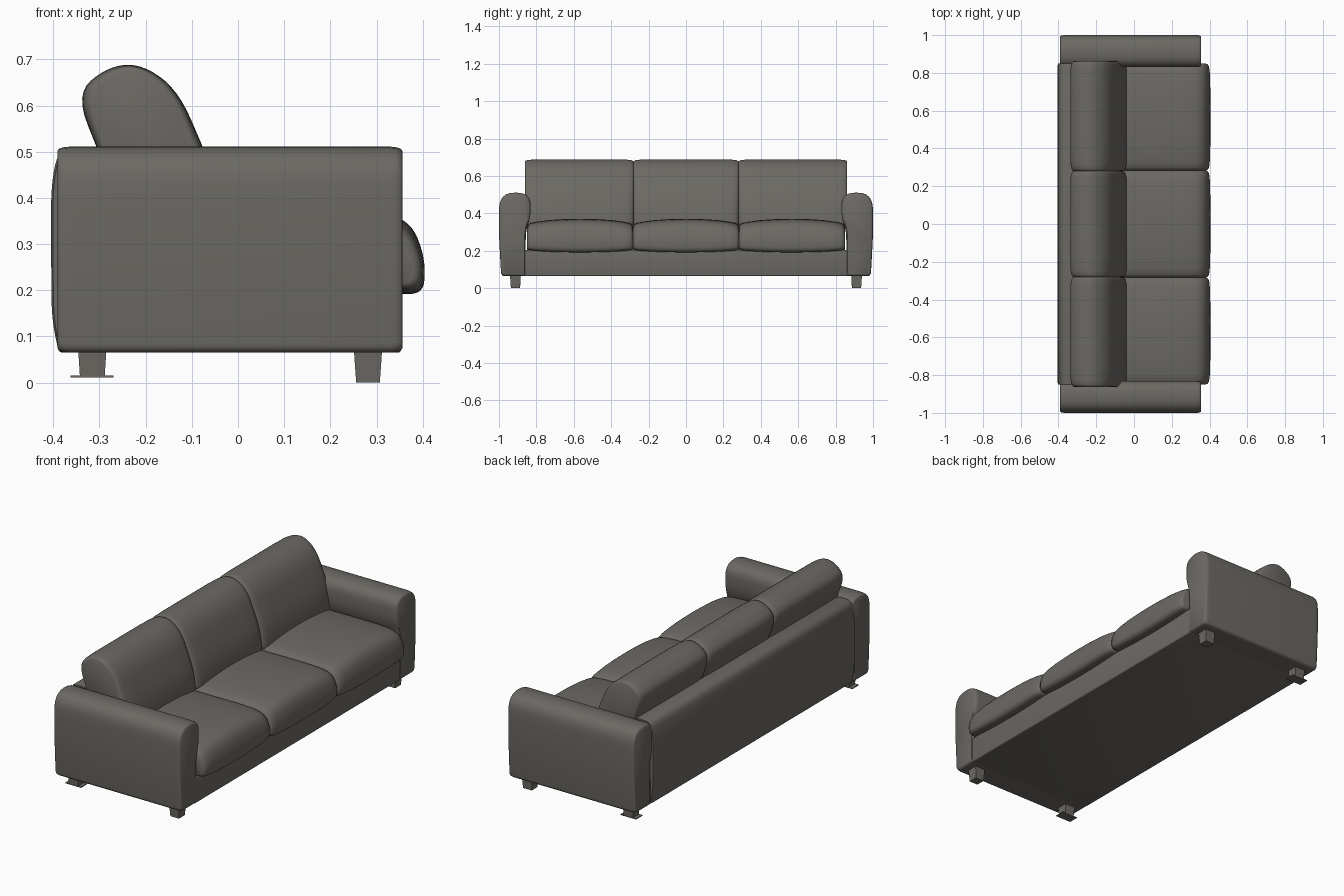
import bpy, bmesh, math
from mathutils import Vector

if "Cube" in bpy.data.objects:
    bpy.data.objects.remove(bpy.data.objects["Cube"])

fabric = bpy.data.materials.new("warm grey upholstery")
fabric.diffuse_color = (0.15, 0.142, 0.128, 1)
fabric.use_nodes = True
fabric.node_tree.nodes["Principled BSDF"].inputs["Base Color"].default_value = fabric.diffuse_color


def finish(name, bm, angle=40):
    bmesh.ops.recalc_face_normals(bm, faces=bm.faces[:])
    me = bpy.data.meshes.new(name)
    bm.to_mesh(me)
    bm.free()
    ob = bpy.data.objects.new(name, me)
    bpy.context.collection.objects.link(ob)
    me.materials.append(fabric)
    bpy.ops.object.select_all(action='DESELECT')
    ob.select_set(True)
    bpy.context.view_layer.objects.active = ob
    bpy.ops.object.shade_smooth_by_angle(angle=math.radians(angle))
    return ob


def rounded(corners, n=6):
    """Closed outline with a soft fillet of length r at each (u, v, r) corner."""
    out = []
    for i, (u, v, r) in enumerate(corners):
        c = Vector((u, v))
        a = Vector(corners[i - 1][:2]) - c
        b = Vector(corners[(i + 1) % len(corners)][:2]) - c
        p = c + a.normalized() * min(r, a.length * .49)
        q = c + b.normalized() * min(r, b.length * .49)
        for k in range(n + 1):
            t = k / n
            out.append(p * (1 - t) ** 2 + c * 2 * t * (1 - t) + q * t * t)
    return out


def loft(name, corners, centre, sections, axis, mirror=1, angle=40):
    """Sweep an outline along x or y; sections are (position, scale u, scale v)."""
    outline = rounded(corners)
    cu, cv = centre
    bm = bmesh.new()
    rings = []
    for pos, su, sv in sections:
        ring = []
        for u, v in outline:
            a, b = cu + (u - cu) * su, cv + (v - cv) * sv
            co = (a, pos, b) if axis == 'Y' else (pos, a * mirror, b)
            ring.append(bm.verts.new(co))
        rings.append(ring)
    n = len(outline)
    for r, s in zip(rings, rings[1:]):
        for i in range(n):
            j = (i + 1) % n
            bm.faces.new((r[i], r[j], s[j], s[i]))
    bm.faces.new(rings[0])
    bm.faces.new(rings[-1])
    return finish(name, bm, angle)


def symmetric(mid, half, steps):
    """Mirror (fraction, su, sv) steps about a middle position."""
    left = [(mid - half * t, a, b) for t, a, b in reversed(steps)]
    return left + [(mid + half * t, a, b) for t, a, b in steps if t > 0]


def block(name, x, y, z, taper=1.0, bevel=0.0):
    """Box between limits, with its lower end scaled by taper."""
    bm = bmesh.new()
    bmesh.ops.create_cube(bm, size=1)
    for v in bm.verts:
        s = taper if v.co.z < 0 else 1
        v.co = ((x[0] + x[1]) / 2 + v.co.x * s * (x[1] - x[0]),
                (y[0] + y[1]) / 2 + v.co.y * s * (y[1] - y[0]),
                (z[0] + z[1]) / 2 + v.co.z * (z[1] - z[0]))
    if bevel:
        bmesh.ops.bevel(bm, geom=bm.edges[:], offset=bevel, segments=3,
                        profile=0.5, affect='EDGES')
    return finish(name, bm, 30)


# Base under the seat
block("base", (-0.385, 0.353), (-0.87, 0.87), (0.065, 0.205), bevel=0.006)

# Padded arms with rounded tops
arm = [(0.857, 0.065, .006), (0.857, 0.31, .06), (0.831, 0.38, .04),
       (0.831, 0.511, .075), (0.998, 0.511, .085), (1.001, 0.30, .08),
       (0.988, 0.065, .02)]
arm_steps = [(0, 1, 1), (.93, 1, 1), (.965, .985, .994), (.99, .95, .98), (1, .89, .958)]
for side, label in ((1, "right"), (-1, "left")):
    loft(label + "_arm", arm, (0.92, 0.288),
         symmetric(-0.0175, 0.3735, arm_steps), 'X', side)

# Backrest panel, slightly bulging to the rear
back = [(-0.388, 0.065, .01), (-0.404, 0.14, .06), (-0.405, 0.43, .06),
        (-0.388, 0.507, .035), (-0.29, 0.507, .03), (-0.24, 0.34, .03),
        (-0.24, 0.065, .01)]
loft("back_panel", back, (-0.32, 0.28),
     symmetric(0, 0.85, [(0, 1, 1), (.985, 1, 1), (1, .95, .985)]), 'Y')

# Three crowned seat cushions and three leaning back cushions
seat = [(-0.25, 0.19, .02), (-0.25, 0.37, .03), (0.29, 0.372, .12),
        (0.373, 0.352, .045), (0.406, 0.27, .05), (0.402, 0.192, .03)]
seat_steps = [(0, 1, 1), (.3, 1, .985), (.6, .998, .94), (.83, .99, .865),
              (.94, .978, .81), (.985, .955, .73), (1, .92, .62)]
pillow = [(-0.235, 0.33, .03), (-0.352, 0.625, .07), (-0.285, 0.683, .05),
          (-0.212, 0.692, .05), (-0.13, 0.635, .07), (-0.05, 0.45, .08),
          (-0.035, 0.33, .03)]
pillow_steps = [(0, 1, 1), (.6, 1, 1), (.88, .985, .995), (.955, .95, .985),
                (.99, .9, .965), (1, .84, .94)]
for i, label in enumerate(("left", "middle", "right")):
    mid = (i - 1) * 0.566
    loft(label + "_seat_cushion", seat, (0.1, 0.25),
         symmetric(mid, 0.283, seat_steps), 'Y')
    loft(label + "_back_cushion", pillow, (-0.2, 0.48),
         symmetric((i - 1) * 0.571, 0.281 if i == 1 else 0.291, pillow_steps), 'Y')

# Tapered legs; the rear ones stand on thin foot plates
for side, label in ((1, "right"), (-1, "left")):
    y = (side * 0.912 - 0.029, side * 0.912 + 0.029)
    block(label + "_front_leg", (0.251, 0.312), y, (0, 0.07), taper=0.84)
    block(label + "_rear_leg", (-0.346, -0.285), y, (0.014, 0.07), taper=0.88)
    block(label + "_foot_plate", (-0.363, -0.27), (y[0] + .002, y[1] - .002), (0.011, 0.015))
